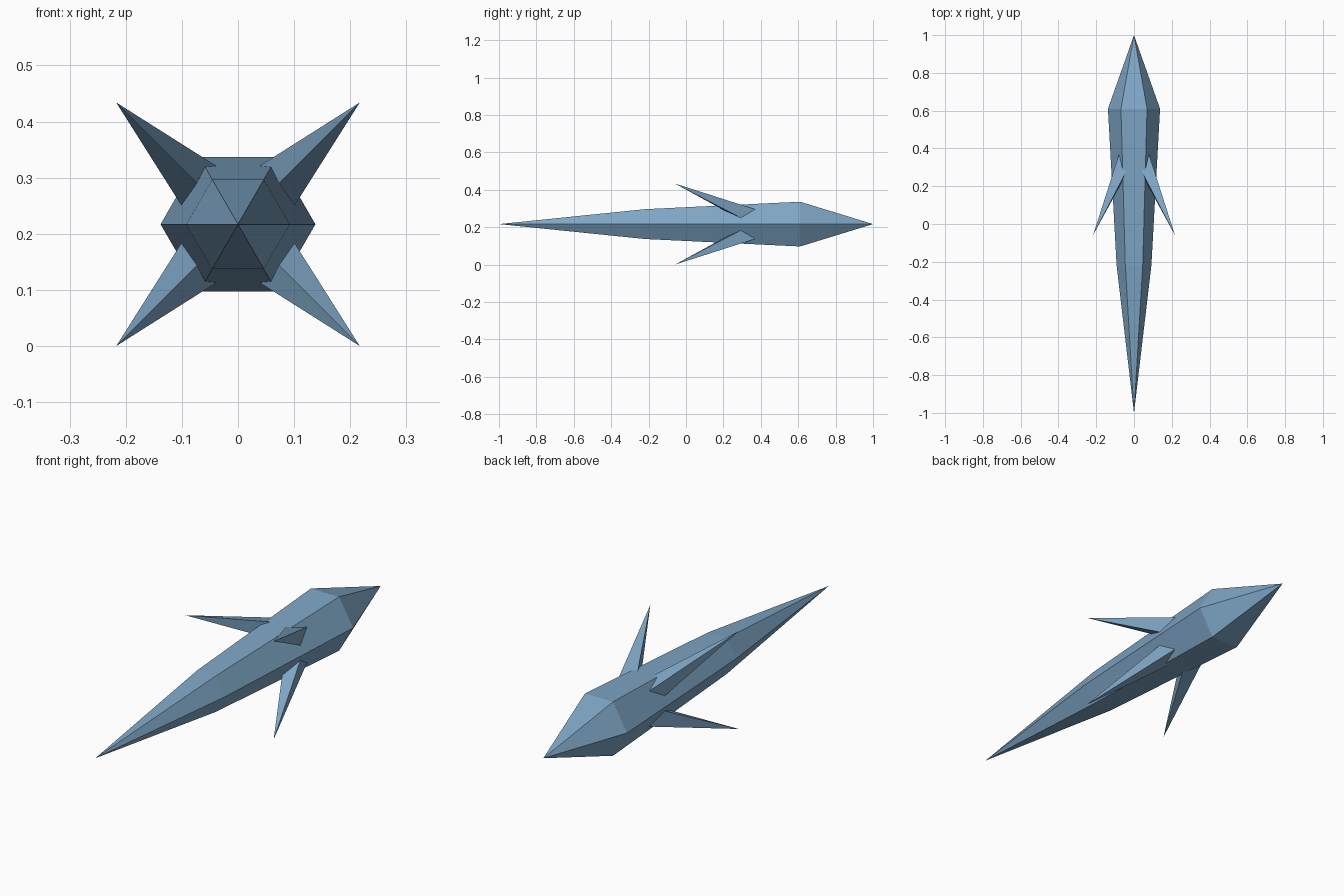
import bpy, bmesh, math
from mathutils import Vector

if "Cube" in bpy.data.objects:
    bpy.data.objects.remove(bpy.data.objects["Cube"])

CENTRE = Vector((0, 0, 0.217))

steel = bpy.data.materials.new("steel_blue")
steel.diffuse_color = (0.21, 0.38, 0.56, 1)
steel.use_nodes = True
steel.node_tree.nodes["Principled BSDF"].inputs["Base Color"].default_value = steel.diffuse_color


def make_object(name, bm):
    bmesh.ops.recalc_face_normals(bm, faces=bm.faces)
    mesh = bpy.data.meshes.new(name)
    bm.to_mesh(mesh)
    bm.free()
    mesh.materials.append(steel)
    obj = bpy.data.objects.new(name, mesh)
    bpy.context.collection.objects.link(obj)
    return obj


# Six-sided shaft body: pointed at both ends, widest towards the back
bm = bmesh.new()
rings = []
for y, r in ((-0.22, 0.092), (0.61, 0.138)):
    rings.append([bm.verts.new(CENTRE + Vector((r * math.cos(i * math.pi / 3), y,
                                                r * math.sin(i * math.pi / 3))))
                  for i in range(6)])
front = bm.verts.new(CENTRE + Vector((0, -1, 0)))
back = bm.verts.new(CENTRE + Vector((0, 1, 0)))
for i in range(6):
    j = (i + 1) % 6
    bm.faces.new((front, rings[0][i], rings[0][j]))
    bm.faces.new((rings[0][i], rings[1][i], rings[1][j], rings[0][j]))
    bm.faces.new((back, rings[1][j], rings[1][i]))
make_object("body", bm)

# Four-sided barbs swept forward on the diagonals, rooted inside the body
LENGTH, TIP_RADIUS, TIP_Y = 0.48, 0.307, -0.06
SWEEP, SPREAD = math.radians(31), math.radians(6.6)
names = ("upper_right", "upper_left", "lower_left", "lower_right")
for k, name in enumerate(names):
    a = math.radians(45 + 90 * k)
    radial = Vector((math.cos(a), 0, math.sin(a)))
    side = Vector((-math.sin(a), 0, math.cos(a)))
    along = Vector((0, 1, 0))
    axis = along * math.cos(SWEEP) - radial * math.sin(SWEEP)
    across = radial * math.cos(SWEEP) + along * math.sin(SWEEP)
    tip = CENTRE + radial * TIP_RADIUS + along * TIP_Y
    w = LENGTH * math.tan(SPREAD)
    bm = bmesh.new()
    apex = bm.verts.new(tip)
    base = [bm.verts.new(tip + axis * LENGTH + d * w)
            for d in (across, side, -across, -side)]
    for i in range(4):
        bm.faces.new((apex, base[i], base[(i + 1) % 4]))
    bm.faces.new(base)
    make_object("barb_" + name, bm)
